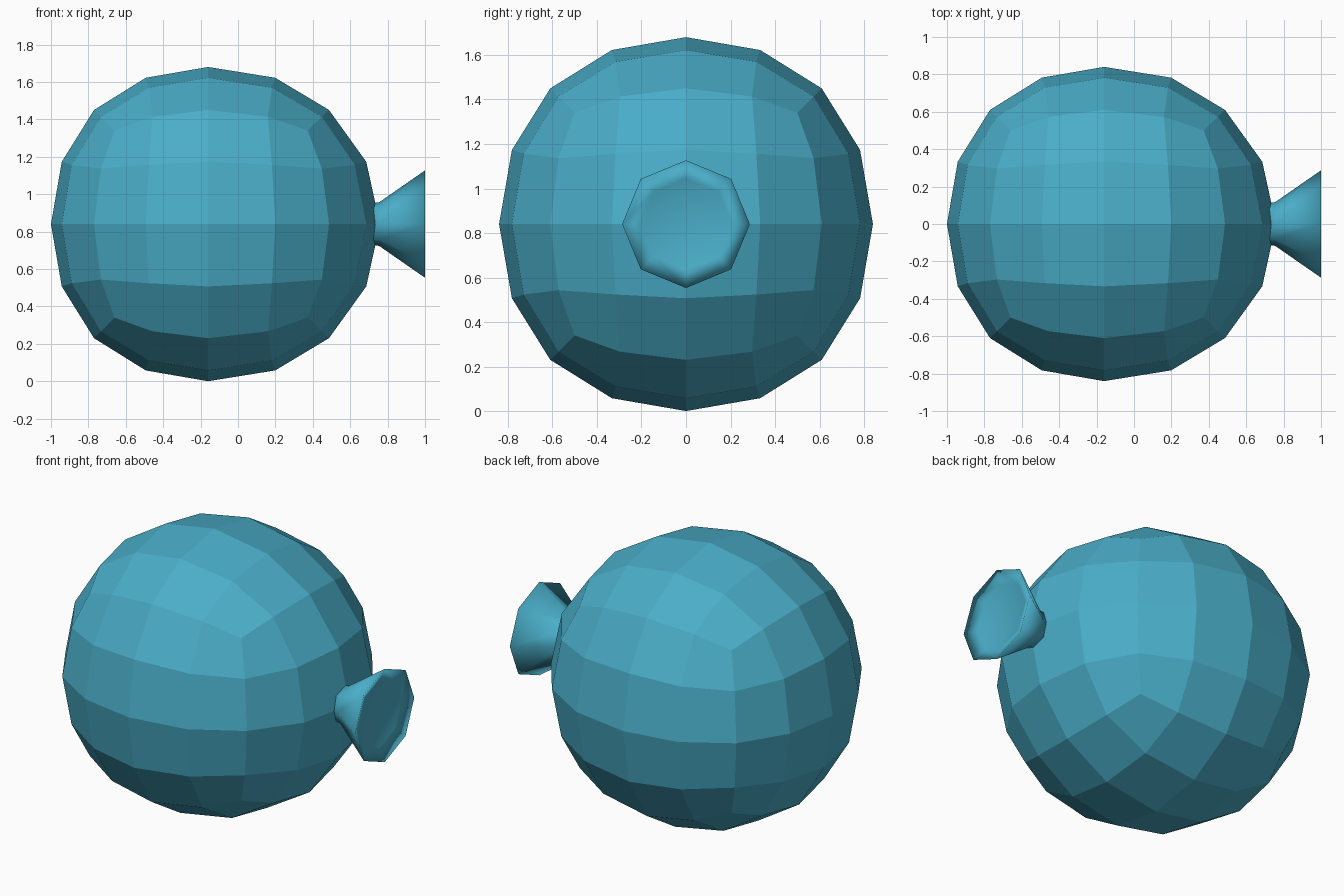
import bpy, bmesh, math

if "Cube" in bpy.data.objects:
    bpy.data.objects.remove(bpy.data.objects["Cube"])

teal = bpy.data.materials.new("teal")
teal.diffuse_color = (0.068, 0.42, 0.58, 1)
teal.use_nodes = True
teal.node_tree.nodes["Principled BSDF"].inputs["Base Color"].default_value = teal.diffuse_color
CX, CZ, R = -0.16, 0.84, 0.84

# Round body: a cube smoothed into a faceted ball
bpy.ops.mesh.primitive_cube_add(size=2)
body = bpy.context.object
body.name = "round_body"
mod = body.modifiers.new("round", 'SUBSURF')
mod.levels = mod.render_levels = 2
bpy.ops.object.modifier_apply(modifier=mod.name)
body.data.materials.append(teal)
top = max(v.co.z for v in body.data.vertices)


def stretch(x):
    """The half toward the mouth bulges slightly."""
    pts = [(0, 0), (0.332, 0.358), (0.605, 0.641), (0.781, 0.844), (0.84, 0.919)]
    for (a, b), (c, d) in zip(pts, pts[1:]):
        if x <= c or c == 0.84:
            return b + (x - a) * (d - b) / (c - a)


for v in body.data.vertices:
    v.co *= R / top
    if v.co.x > 0:
        v.co.x = stretch(v.co.x)
    v.co.x += CX
    v.co.z += CZ
for p in body.data.polygons:
    p.use_smooth = False

# Flared mouth: eight-sided smooth cone with a shallow dished end
bm = bmesh.new()
rings = []
for x, r in [(0.71, 0.11), (0.755, 0.117), (1.0, 0.287), (0.965, 0.205)]:
    rings.append([bm.verts.new((x, r * math.sin(i * math.pi / 4),
                                CZ + r * math.cos(i * math.pi / 4))) for i in range(8)])
for a, b in zip(rings, rings[1:]):
    for i in range(8):
        j = (i + 1) % 8
        bm.faces.new((a[i], a[j], b[j], b[i]))
bm.faces.new(rings[-1])
bm.faces.new(rings[0][::-1])
bmesh.ops.recalc_face_normals(bm, faces=bm.faces)
for f in bm.faces:
    f.smooth = True
me = bpy.data.meshes.new("flared_mouth")
bm.to_mesh(me)
bm.free()
me.materials.append(teal)
mouth = bpy.data.objects.new("flared_mouth", me)
bpy.context.collection.objects.link(mouth)
